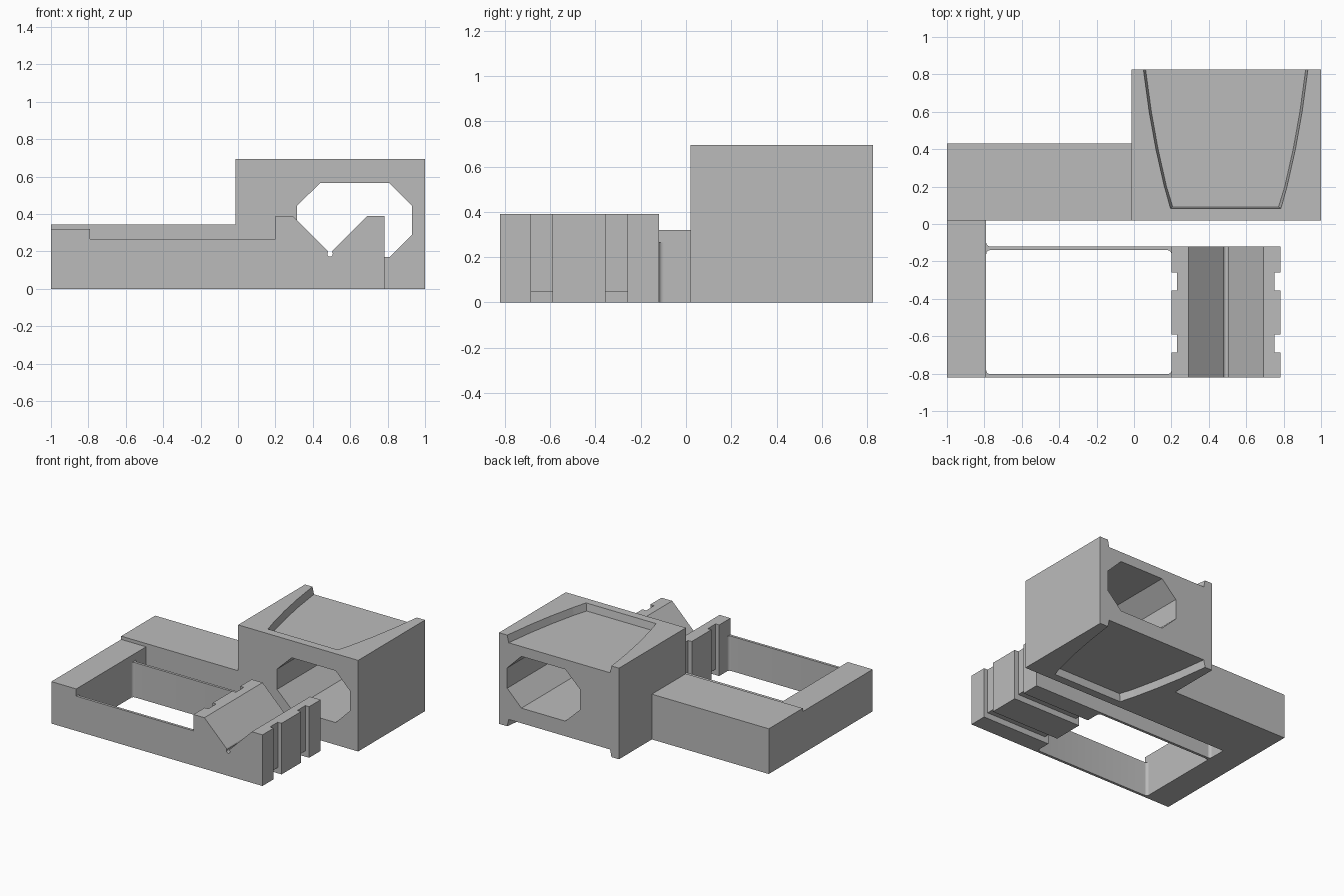
import bpy, bmesh
from math import cos, sin, pi
from mathutils import Vector

cube = bpy.data.objects.get("Cube")
if cube:
    bpy.data.objects.remove(cube, do_unlink=True)

grey = bpy.data.materials.new("light grey plastic")
grey.use_nodes = True
colour = (0.5, 0.5, 0.5, 1)
grey.diffuse_color = colour
grey.node_tree.nodes["Principled BSDF"].inputs["Base Color"].default_value = colour


def loft(name, start, end):
    """Closed solid between two matching outlines."""
    bm = bmesh.new()
    a = [bm.verts.new(p) for p in start]
    b = [bm.verts.new(p) for p in end]
    bm.faces.new(a)
    bm.faces.new(b)
    for i in range(len(a)):
        j = (i + 1) % len(a)
        bm.faces.new((a[i], a[j], b[j], b[i]))
    bmesh.ops.recalc_face_normals(bm, faces=bm.faces)
    mesh = bpy.data.meshes.new(name)
    bm.to_mesh(mesh)
    bm.free()
    mesh.materials.append(grey)
    ob = bpy.data.objects.new(name, mesh)
    bpy.context.collection.objects.link(ob)
    return ob


def prism_z(name, pts, z0, z1):
    return loft(name, [(x, y, z0) for x, y in pts], [(x, y, z1) for x, y in pts])


def prism_y(name, pts, y0, y1):
    return loft(name, [(x, y0, z) for x, z in pts], [(x, y1, z) for x, z in pts])


def box(name, x0, x1, y0, y1, z0, z1):
    return prism_z(name, [(x0, y0), (x1, y0), (x1, y1), (x0, y1)], z0, z1)


def cut(target, cutters):
    """Subtract the cutters, bake the result and drop the helpers."""
    for c in cutters:
        c.hide_render = True
        m = target.modifiers.new("cut", "BOOLEAN")
        m.operation = "DIFFERENCE"
        m.solver = "EXACT"
        m.object = c
    bpy.context.view_layer.update()
    baked = bpy.data.meshes.new_from_object(
        target.evaluated_get(bpy.context.evaluated_depsgraph_get()))
    target.modifiers.clear()
    target.data = baked
    for c in cutters:
        bpy.data.objects.remove(c, do_unlink=True)


def arc(cx, cy, r, a0, steps=5):
    return [(cx + r * cos(a0 + pi / 2 * i / steps), cy + r * sin(a0 + pi / 2 * i / steps))
            for i in range(steps + 1)]


# Large housing with an octagonal passage
HEIGHT, MID = 0.695, 0.49
housing = box("housing", -0.013, 1, 0.02, 0.827, 0, HEIGHT)
octagon = [(0.44, 0.17), (0.81, 0.17), (0.93, 0.29), (0.93, 0.445),
           (0.81, 0.565), (0.44, 0.565), (0.315, 0.445), (0.315, 0.29)]
cutters = [prism_y("passage_cutter", octagon, -0.1, 1)]

# Flared shallow recesses with sloping walls, open at the back, above and below
half = [(0.295, 0.08), (0.328, 0.2), (0.373, 0.4), (0.409, 0.6), (0.44, 0.827), (0.452, 0.92)]


def flare(inset, z):
    side = [(w - inset, max(y, 0.08 + inset)) for w, y in half]
    return ([(MID + w, y, z) for w, y in side]
            + [(MID - w, y, z) for w, y in reversed(side)])


for face, inward in ((HEIGHT, -1), (0, 1)):
    cutters.append(loft("recess_cutter", flare(-0.003, face - inward * 0.014),
                        flare(0.012, face + inward * 0.055)))
cut(housing, cutters)

# Side arm and end bar
box("side_arm", -1, -0.013, 0.02, 0.43, 0, 0.345)
box("end_bar", -1, -0.79, -0.822, 0.02, 0, 0.32)

# Thin-walled frame with a rounded window
frame = box("window_frame", -0.79, 0.2, -0.822, -0.12, 0, 0.265)
R = 0.02
window = (arc(0.2 - R, -0.14 - R, R, 0) + arc(-0.79 + R, -0.14 - R, R, pi / 2)
          + arc(-0.79 + R, -0.802 + R, R, pi) + arc(0.2 - R, -0.802 + R, R, 1.5 * pi))
cut(frame, [prism_z("window_cutter", window, -0.1, 0.5)])
fillet = prism_z("outer_fillet",
                 [(-0.79, -0.12)] + arc(-0.79 + R, -0.12 + R, R, pi), 0, 0.265)

# Jaw block with a V groove and a round relief at its foot
relief = [(0.492 + 0.015 * cos(a), 0.187 + 0.015 * sin(a))
          for a in [pi * (0.25 - 1.5 * i / 8) for i in range(9)]]
jaw_profile = ([(0.2, 0), (0.782, 0), (0.782, 0.39), (0.692, 0.39), (0.506, 0.205)]
               + relief + [(0.478, 0.205), (0.292, 0.39), (0.2, 0.39)])
jaw = prism_y("jaw_block", jaw_profile, -0.822, -0.12)

# Strap paths: side notches joined by a channel underneath
straps = []
for y0, y1 in ((-0.686, -0.591), (-0.355, -0.259)):
    straps += [box("notch_cutter", 0.1, 0.23, y0, y1, -0.1, 0.6),
               box("notch_cutter", 0.75, 0.9, y0, y1, -0.1, 0.6),
               box("channel_cutter", 0.15, 0.85, y0, y1, -0.05, 0.045)]
cut(jaw, straps)

# Smooth only the small rounded corners
for ob in (frame, fillet):
    bpy.ops.object.select_all(action="DESELECT")
    ob.select_set(True)
    bpy.context.view_layer.objects.active = ob
    bpy.ops.object.shade_smooth_by_angle(angle=0.6)
